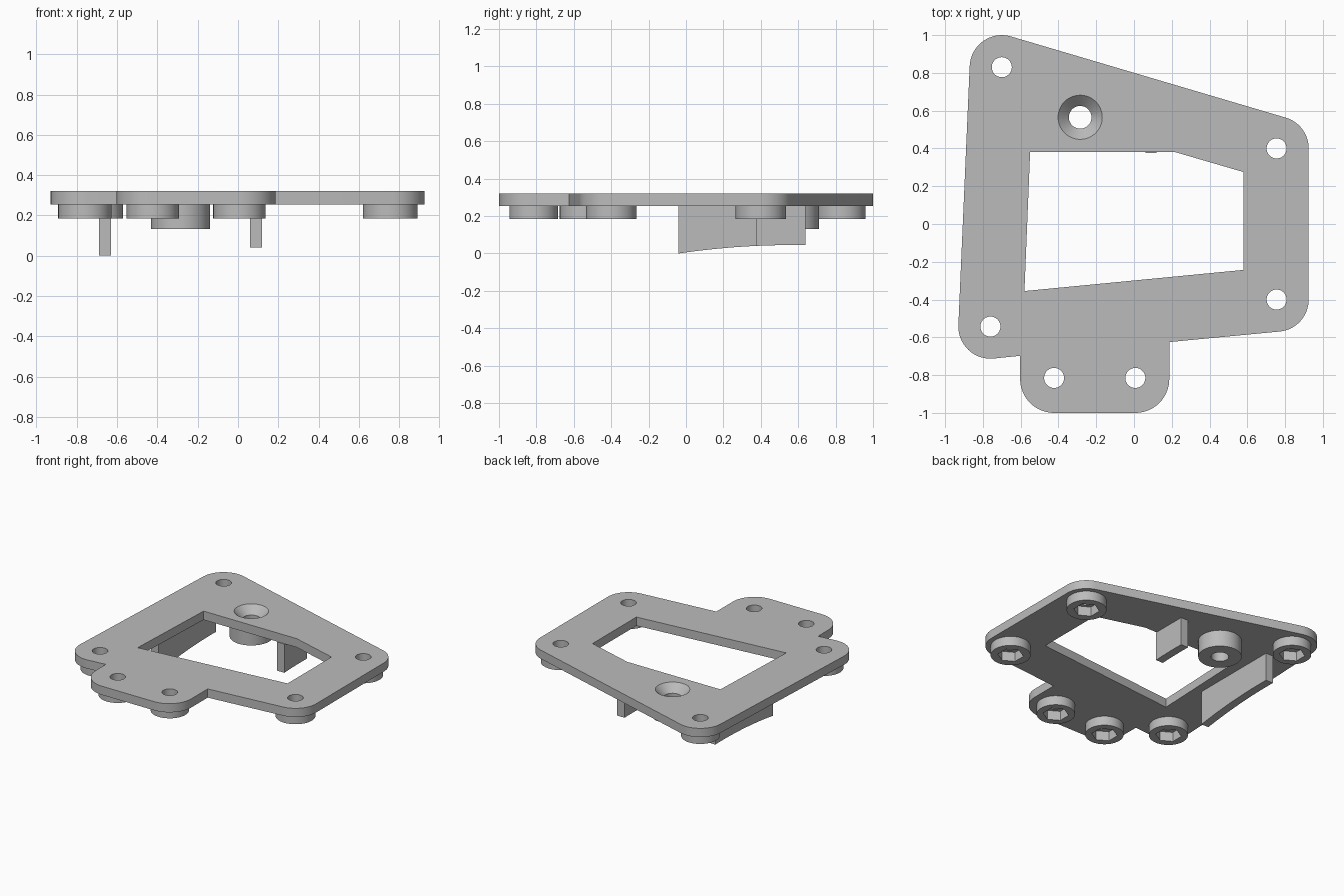
import bpy, bmesh, math
from mathutils import Matrix

cube = bpy.data.objects.get("Cube")
if cube:
    bpy.data.objects.remove(cube, do_unlink=True)

# Single grey material
grey = bpy.data.materials.new("Grey")
grey.use_nodes = True
colour = (0.5, 0.5, 0.5, 1.0)
grey.diffuse_color = colour
grey.node_tree.nodes["Principled BSDF"].inputs["Base Color"].default_value = colour

PLATE_LOW, PLATE_TOP = 0.255, 0.32
HOLE_R = 0.053


def arc(cx, cy, r, start, end, steps=14):
    """Points on an arc, angles in degrees."""
    angles = [math.radians(start + (end - start) * i / steps) for i in range(steps + 1)]
    return [(cx + r * math.cos(a), cy + r * math.sin(a)) for a in angles]


def ring(cx, cy, r, sides=48, turn=0):
    return arc(cx, cy, r, turn, turn + 360, sides)[:-1]


def finish(obj):
    obj.data.materials.clear()
    obj.data.materials.append(grey)
    bpy.ops.object.select_all(action='DESELECT')
    obj.select_set(True)
    bpy.context.view_layer.objects.active = obj
    bpy.ops.object.shade_smooth_by_angle(angle=math.radians(30))
    return obj


def link_bmesh(name, bm):
    bmesh.ops.remove_doubles(bm, verts=bm.verts, dist=0.0005)
    bmesh.ops.recalc_face_normals(bm, faces=bm.faces)
    mesh = bpy.data.meshes.new(name)
    bm.to_mesh(mesh)
    bm.free()
    obj = bpy.data.objects.new(name, mesh)
    bpy.context.collection.objects.link(obj)
    return finish(obj)


def extrude_profile(name, loops, low, high, matrix=Matrix()):
    """Solid from an outer loop and hole loops, extruded from low to high."""
    curve = bpy.data.curves.new(name + "_profile", 'CURVE')
    curve.dimensions = '2D'
    curve.fill_mode = 'BOTH'
    curve.extrude = (high - low) / 2
    for loop in loops:
        spline = curve.splines.new('POLY')
        spline.points.add(len(loop) - 1)
        for point, (x, y) in zip(spline.points, loop):
            point.co = (x, y, 0, 1)
        spline.use_cyclic_u = True
    temp = bpy.data.objects.new(name + "_profile", curve)
    bpy.context.collection.objects.link(temp)
    deps = bpy.context.evaluated_depsgraph_get()
    mesh = bpy.data.meshes.new_from_object(temp.evaluated_get(deps))
    bm = bmesh.new()
    bm.from_mesh(mesh)
    bpy.data.objects.remove(temp, do_unlink=True)
    bpy.data.curves.remove(curve)
    bpy.data.meshes.remove(mesh)
    bm.transform(matrix @ Matrix.Translation((0, 0, (low + high) / 2)))
    return link_bmesh(name, bm)


# Fastener positions: x, y, boss radius
fasteners = {
    "back_left_corner": (-0.70, 0.83, 0.13),
    "back_right_corner": (0.755, 0.40, 0.135),
    "front_right_corner": (0.755, -0.40, 0.135),
    "front_left_corner": (-0.76, -0.543, 0.132),
    "tab_left": (-0.423, -0.815, 0.13),
    "tab_right": (0.007, -0.815, 0.13),
}
SCREW = (-0.285, 0.565)

# Plate outline, clockwise from the back corner at -x
outline = (
    arc(-0.70, 0.83, 0.17, 177.5, 73.6)
    + arc(0.755, 0.40, 0.17, 73.6, 0)
    + arc(0.755, -0.40, 0.17, 0, -84.7)
    + [(0.187, -0.625)]
    + arc(0.007, -0.82, 0.18, 0, -90)
    + arc(-0.423, -0.82, 0.18, -90, -180)
    + [(-0.603, -0.698)]
    + arc(-0.76, -0.543, 0.17, -84.7, -182.5)
)
window = [(-0.55, 0.38), (0.22, 0.38), (0.58, 0.275), (0.58, -0.243), (-0.58, -0.355)]
holes = [ring(x, y, HOLE_R) for x, y, r in fasteners.values()]
extrude_profile("plate", [outline, window, ring(*SCREW, 0.117)] + holes,
                PLATE_LOW, PLATE_TOP)

# Round bosses with hexagonal nut pockets under each hole
for name, (x, y, r) in fasteners.items():
    extrude_profile(name + "_nut_boss", [ring(x, y, r), ring(x, y, 0.088, 6, 30)],
                    0.185, PLATE_LOW)

# Countersunk screw boss, turned from its cross-section
section = [(0.06, 0.132), (0.147, 0.132), (0.147, PLATE_LOW), (0.117, PLATE_LOW),
           (0.117, PLATE_TOP), (0.06, 0.263)]
bm = bmesh.new()
verts = [bm.verts.new((SCREW[0] + r, SCREW[1], z)) for r, z in section]
edges = [bm.edges.new((verts[i], verts[i - 1])) for i in range(len(verts))]
bmesh.ops.spin(bm, geom=verts + edges, cent=(*SCREW, 0), axis=(0, 0, 1),
               angle=math.tau, steps=48, use_merge=True)
link_bmesh("countersunk_screw_boss", bm)

# Two hanging ribs with a gently arched lower edge; profile is (y, z), depth along x
upright = Matrix(((0, 0, 1, 0), (1, 0, 0, 0), (0, 1, 0, 0), (0, 0, 0, 1)))


def rib(name, y0, y1, x0, x1):
    ys = [y0 + (y1 - y0) * i / 16 for i in range(17)]
    lower = [(y, 0.045 - 0.045 * ((y - 0.57) / 0.61) ** 2) for y in ys]
    extrude_profile(name, [lower + [(y1, PLATE_LOW), (y0, PLATE_LOW)]], x0, x1, upright)


rib("long_rib", -0.04, 0.64, -0.69, -0.63)
rib("short_rib", 0.375, 0.64, 0.06, 0.12)
